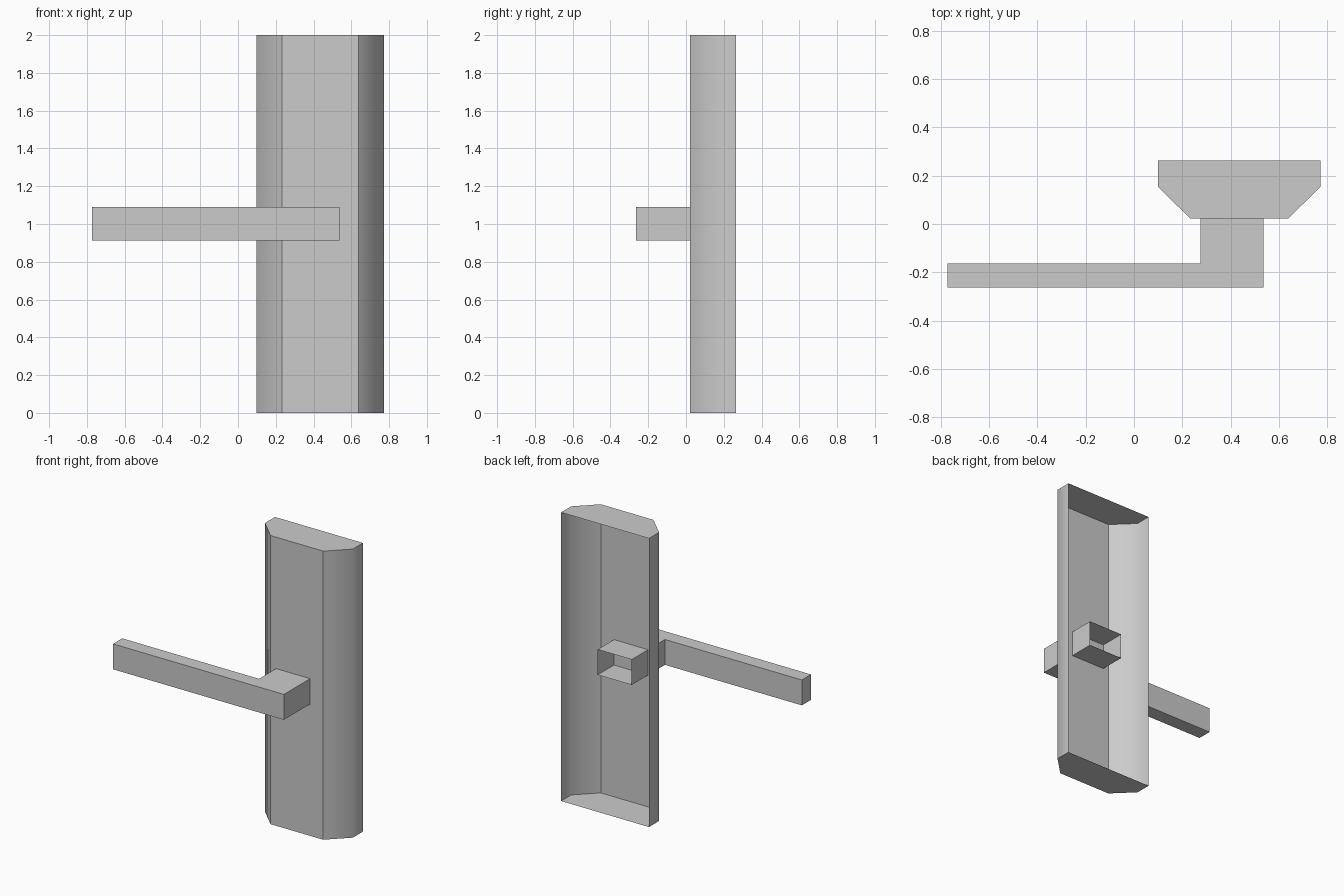
import bpy, bmesh

if "Cube" in bpy.data.objects:
    bpy.data.objects.remove(bpy.data.objects["Cube"])


def extrude_profile(name, profile, z0, z1, open_edge, smooth_edges=()):
    """Extrude an xy outline in z as a thin shell, leaving one side open.
    smooth_edges lists profile points whose vertical edge shades smoothly."""
    bm = bmesh.new()
    low = [bm.verts.new((x, y, z0)) for x, y in profile]
    high = [bm.verts.new((x, y, z1)) for x, y in profile]
    n = len(profile)
    bm.faces.new(low[::-1])
    bm.faces.new(high)
    for i in range(n):
        if i != open_edge:
            j = (i + 1) % n
            bm.faces.new((low[i], low[j], high[j], high[i]))
    for f in bm.faces:
        f.smooth = True
    soft = [{low[i], high[i]} for i in smooth_edges]
    for e in bm.edges:
        e.smooth = set(e.verts) in soft
    mesh = bpy.data.meshes.new(name)
    bm.to_mesh(mesh)
    bm.free()
    obj = bpy.data.objects.new(name, mesh)
    bpy.context.collection.objects.link(obj)
    return obj


# Backplate: chamfered tray, open at the back, soft side-to-chamfer edges
cx = 0.436
half = [(0.337, 0.264), (0.337, 0.154), (0.202, 0.022)]
plate = [(cx - x, y) for x, y in half] + [(cx + x, y) for x, y in half[::-1]]
extrude_profile("backplate", plate, 0.0, 2.0, open_edge=5, smooth_edges=(1, 4))

# Lever handle: L-shaped bar whose stem passes through the plate, open at its end
lever = [(-0.773, -0.264), (0.537, -0.264), (0.537, 0.20),
         (0.276, 0.20), (0.276, -0.164), (-0.773, -0.164)]
extrude_profile("lever_handle", lever, 0.913, 1.089, open_edge=2)
